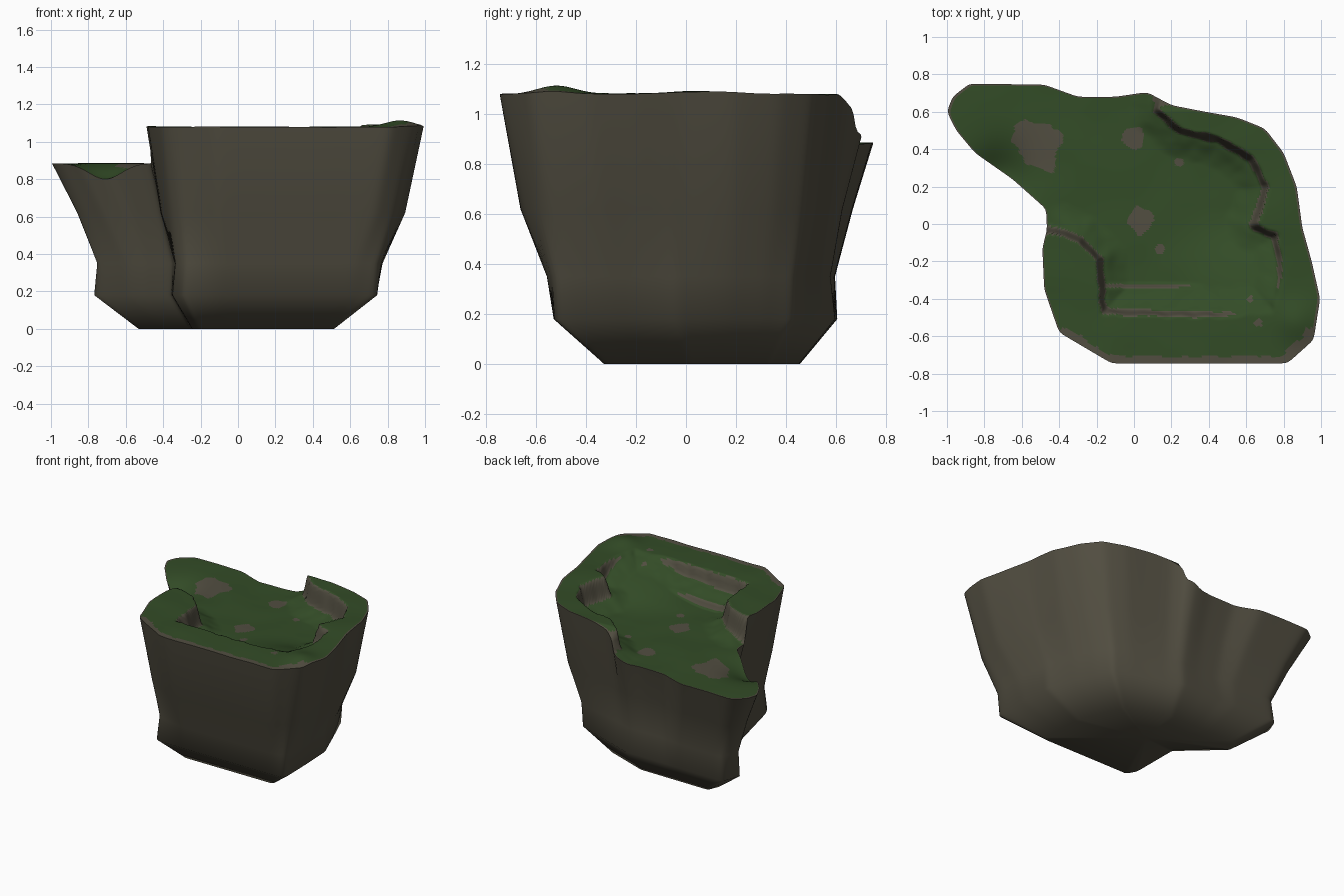
import bpy, math
from mathutils import Vector, noise

if "Cube" in bpy.data.objects:
    bpy.data.objects.remove(bpy.data.objects["Cube"])

C = Vector((0.0, 0.12))          # hub of the radial grid
N_AROUND, N_RINGS = 320, 80

# top outline, counter-clockwise from front left
OUTLINE = [(-.12,-.745),(.82,-.745),(.96,-.62),(.995,-.4),(.95,-.2),(.90,-.02),(.87,.2),
           (.80,.38),(.70,.51),(.55,.57),(.38,.60),(.2,.635),(.07,.705),(-.1,.68),(-.3,.68),
           (-.48,.745),(-.88,.75),(-.97,.68),(-1,.6),(-.95,.5),(-.85,.38),(-.65,.24),
           (-.47,.08),(-.465,-.03),(-.49,-.13),(-.48,-.35),(-.40,-.58)]
# simpler, sharper outline of the foot (before shrinking)
FOOT = [(-.47,-.6),(-.4,-.74),(.99,-.74),(.97,-.08),(.72,.53),(.1,.75),(-.95,.76),(-1.02,.58),
        (-.47,.08)]
# raised rim area, its inner edge is the little cliff line
RIM = [(-.8,-.03),(-.42,-.035),(-.29,-.09),(-.19,-.19),(-.165,-.475),(.5,-.49),(.74,-.46),
       (.79,-.27),(.76,-.06),(.64,.0),(.68,.1),(.71,.2),(.63,.35),(.45,.46),(.25,.5),
       (.13,.61),(.13,.9),(1.3,1),(1.3,-1),(-.8,-1)]


def smooth(a, b, x):
    t = min(1, max(0, (x - a) / (b - a)))
    return t * t * (3 - 2 * t)


def blob(x, y, cx, cy, r):
    return math.exp(-((x - cx) ** 2 + (y - cy) ** 2) / (r * r))


def signed_distance(x, y, poly):
    """Positive inside the polygon."""
    best, inside = 9.0, False
    for i, (bx, by) in enumerate(poly):
        ax, ay = poly[i - 1]
        dx, dy = bx - ax, by - ay
        t = min(1, max(0, ((x - ax) * dx + (y - ay) * dy) / (dx * dx + dy * dy)))
        best = min(best, math.hypot(x - ax - t * dx, y - ay - t * dy))
        if (ay > y) != (by > y) and x < ax + (y - ay) / dy * dx:
            inside = not inside
    return best if inside else -best


def height(x, y):
    n = noise.noise(Vector((x * 5, y * 5, 1.7)))
    d = signed_distance(x, y, RIM) + .012 * noise.noise(Vector((x * 14, y * 14, 0)))
    # sunken floor with soft banks, a ramp up to the front right and one step
    low = .884 + .005 * n - .085 * blob(x, y, -.73, .26, .15)
    low += .05 * smooth(-.16, 0, d) * smooth(-.5, -.3, x)
    low += .13 * smooth(.05, .68, x) * smooth(.1, -.4, y)
    low += .045 * smooth(-.315, -.345, y) * smooth(-.2, -.14, x) * (1 - smooth(.15, .42, x))
    # rim level
    high = 1.08 + .006 * n - .08 * smooth(.6, .7, y)
    high += .035 * blob(x, y, .87, -.52, .11) + .01 * blob(x, y, .8, 0, .25)
    return low + max(0, high - low) * smooth(-.025, .015, d)


def blur(pts, times):
    for _ in range(times):
        pts = [(pts[i - 1] + 2 * p + pts[(i + 1) % len(pts)]) / 4 for i, p in enumerate(pts)]
    return pts


def resample(poly, n):
    """Even points along a closed outline, corners slightly softened."""
    pts = [Vector(p) for p in poly]
    segs = [(a, b, (b - a).length) for a, b in zip(pts, pts[1:] + pts[:1])]
    total = sum(s[2] for s in segs)
    out = []
    for a, b, l in segs:
        k = max(1, round(n * l / total))
        out += [a.lerp(b, j / k) for j in range(k)]
    return blur(out, 2)


def ray_hit(poly, direction):
    """Where a ray from the hub leaves a polygon."""
    for i, b in enumerate(poly):
        a, b = Vector(poly[i - 1]) - C, Vector(b) - C
        e = b - a
        den = direction.cross(e)
        if abs(den) > 1e-9:
            t, u = a.cross(e) / den, a.cross(direction) / den
            if t > 0 and -1e-6 <= u <= 1 + 1e-6:
                return C + direction * t
    return C + direction


def material(name, rgb):
    m = bpy.data.materials.new(name)
    m.diffuse_color = (*rgb, 1)
    m.use_nodes = True
    m.node_tree.nodes["Principled BSDF"].inputs["Base Color"].default_value = m.diffuse_color
    return m


def make_object(name, verts, faces, mats):
    me = bpy.data.meshes.new(name)
    me.from_pydata(verts, [], faces)
    for m in mats:
        me.materials.append(m)
    me.shade_smooth()
    ob = bpy.data.objects.new(name, me)
    bpy.context.collection.objects.link(ob)
    return ob


def ring_faces(rings, n):
    return [(r * n + i, r * n + (i + 1) % n, (r + 1) * n + (i + 1) % n, (r + 1) * n + i)
            for r in range(rings - 1) for i in range(n)]


grass = material("grass", (.033, .072, .02))
rock = material("rock", (.083, .075, .052))
edge = resample(OUTLINE, N_AROUND)
n = len(edge)

# plateau top: radial grid lifted by the height function
verts = []
for r in range(N_RINGS, 0, -1):
    for p in edge:
        q = C.lerp(p, r / N_RINGS)
        verts.append((q.x, q.y, height(q.x, q.y)))
hub = len(verts)
verts.append((C.x, C.y, height(C.x, C.y)))
faces = ring_faces(N_RINGS, n)
faces += [(hub - n + i, hub - n + (i + 1) % n, hub) for i in range(n)]
top = make_object("plateau_top", verts, faces, [grass, rock])

# bare rock on steep faces, worn patches and the front lip
PATCHES = [(-.5,.42,.12),(-.57,.47,.08),(-.47,.34,.06),(-.01,.46,.055),(.03,.02,.07),
           (.14,-.13,.025),(.24,.33,.025),(.66,-.53,.02),(.62,-.4,.02)]
for f in top.data.polygons:
    x, y, z = f.center
    wob = 1 + .5 * noise.noise(Vector((x * 16, y * 16, 3)))
    bare = any(math.hypot(x - a, y - b) < r * wob for a, b, r in PATCHES)
    ring = f.index // n
    lip = ring < 3 * wob and y < -.56 or ring < 1
    if f.normal.z < .68 or bare or lip:
        f.material_index = 1

# cliff body: outline shrunk through four levels down to the base
LEVELS = [(.62, .87, .905, .03, .1), (.35, .75, .785, .07, .6),
          (.18, .76, .755, .01, .95), (0, .525, .52, 0, 1)]
verts = [(p.x, p.y, height(p.x, p.y)) for p in edge]
for z, s_back, s_front, pinch, foot in LEVELS:
    ring = []
    for p in edge:
        d = p - C
        a = math.atan2(d.y, d.x) % math.tau
        w = smooth(-1, 1, math.cos(a) - math.sin(a))
        s = s_back + (s_front - s_back) * w - pinch * math.exp(-((a - 3.8) / .35) ** 2)
        ring.append(C + (p.lerp(ray_hit(FOOT, d), foot) - C) * s)
    ring = blur(ring, 10 if z > .5 else 2)
    verts += [(q.x, q.y, z) for q in ring]
faces = [f[::-1] for f in ring_faces(len(LEVELS) + 1, n)]
base = len(verts)
verts.append((C.x, C.y, 0))
faces += [(base - n + (i + 1) % n, base - n + i, base) for i in range(n)]
make_object("cliff_body", verts, faces, [rock])
